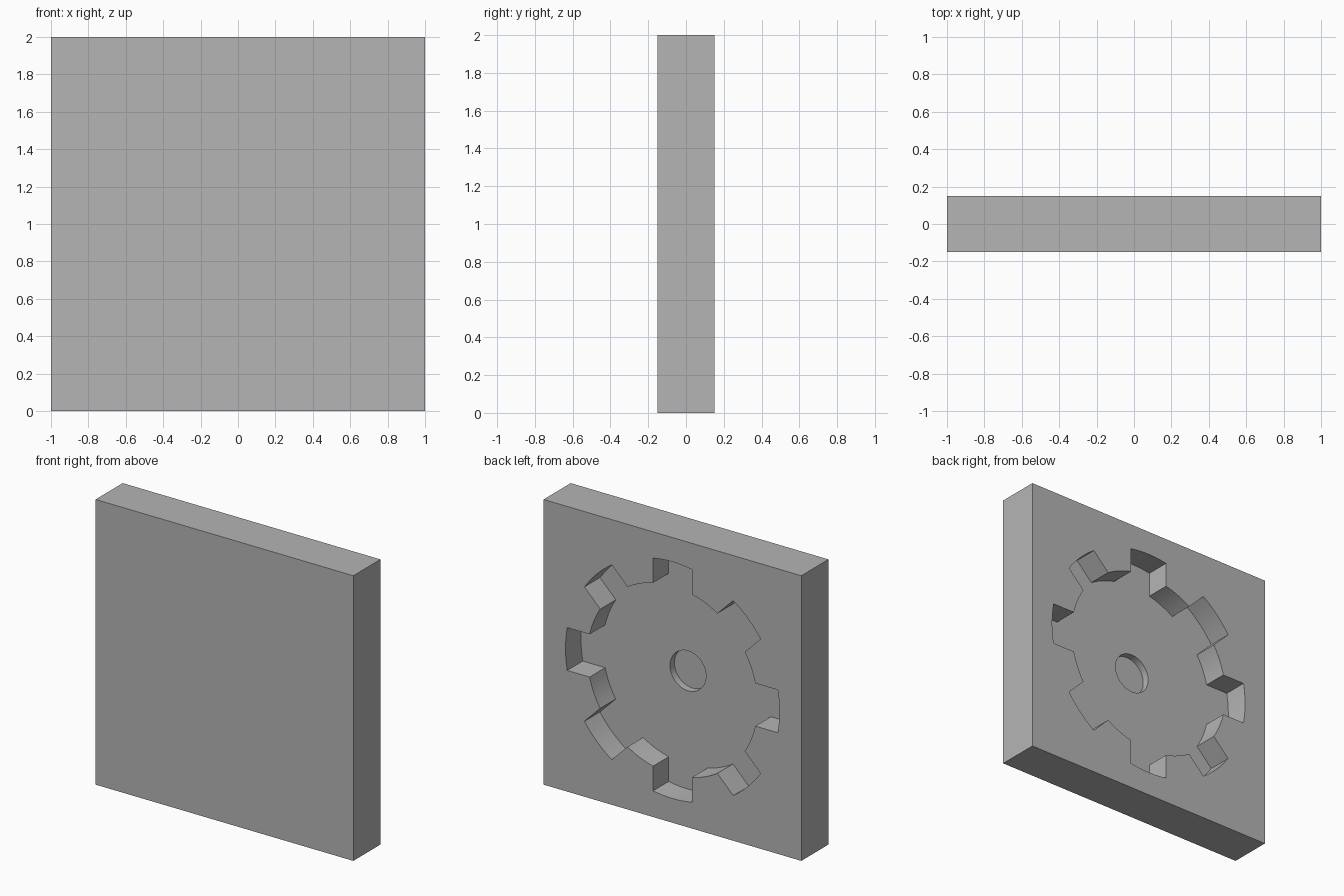
import bpy
import bmesh
from math import asin, cos, sin, tau, radians

if "Cube" in bpy.data.objects:
    bpy.data.objects.remove(bpy.data.objects["Cube"])

WIDTH, THICK = 2.0, 0.3
BACK = THICK / 2
TEETH, TIP_R, ROOT_R, TOOTH_HALF = 8, 0.83, 0.66, 0.15
GEAR_DEPTH, HUB_R, HUB_DEPTH = 0.172, 0.14, 0.05

grey = bpy.data.materials.new("mid grey")
grey.use_nodes = True
colour = (0.46, 0.46, 0.46, 1)
grey.diffuse_color = colour
grey.node_tree.nodes["Principled BSDF"].inputs["Base Color"].default_value = colour


def arc(radius, start, end, steps):
    angles = [start + (end - start) * i / steps for i in range(steps + 1)]
    return [(radius * cos(a), radius * sin(a)) for a in angles]


def gear_outline():
    # Straight-sided teeth with rounded tips, joined by root arcs
    tip, root, pitch = asin(TOOTH_HALF / TIP_R), asin(TOOTH_HALF / ROOT_R), tau / TEETH
    points = []
    for i in range(TEETH):
        a = i * pitch
        points += arc(TIP_R, a - tip, a + tip, 6)
        points += arc(ROOT_R, a + root, a + pitch - root, 6)
    return points


def prism(name, outline, y0, y1):
    # Extrude an outline in the xz plane along y
    bm = bmesh.new()
    face = bm.faces.new([bm.verts.new((x, y0, z + WIDTH / 2)) for x, z in outline])
    moved = bmesh.ops.extrude_face_region(bm, geom=[face])["geom"]
    verts = [v for v in moved if isinstance(v, bmesh.types.BMVert)]
    bmesh.ops.translate(bm, vec=(0, y1 - y0, 0), verts=verts)
    bmesh.ops.recalc_face_normals(bm, faces=bm.faces)
    mesh = bpy.data.meshes.new(name)
    bm.to_mesh(mesh)
    bm.free()
    mesh.materials.append(grey)
    obj = bpy.data.objects.new(name, mesh)
    bpy.context.collection.objects.link(obj)
    return obj


# Square slab
h = WIDTH / 2
slab = prism("slab", [(-h, -h), (h, -h), (h, h), (-h, h)], -BACK, BACK)

# Gear-shaped pocket in the back, with a deeper round hub hole
floor = BACK - GEAR_DEPTH
cutters = [
    prism("gear_pocket_cutter", gear_outline(), floor, BACK + 0.1),
    prism("hub_hole_cutter", arc(HUB_R, 0, tau, 48)[:-1], floor - HUB_DEPTH, floor + 0.05),
]

bpy.ops.object.select_all(action="DESELECT")
bpy.context.view_layer.objects.active = slab
slab.select_set(True)
for cutter in cutters:
    cutter.hide_render = True
    cut = slab.modifiers.new(cutter.name, "BOOLEAN")
    cut.operation = "DIFFERENCE"
    cut.solver = "EXACT"
    cut.object = cutter
    bpy.ops.object.modifier_apply(modifier=cut.name)
    bpy.data.objects.remove(cutter)

bpy.ops.object.shade_smooth_by_angle(angle=radians(25))
